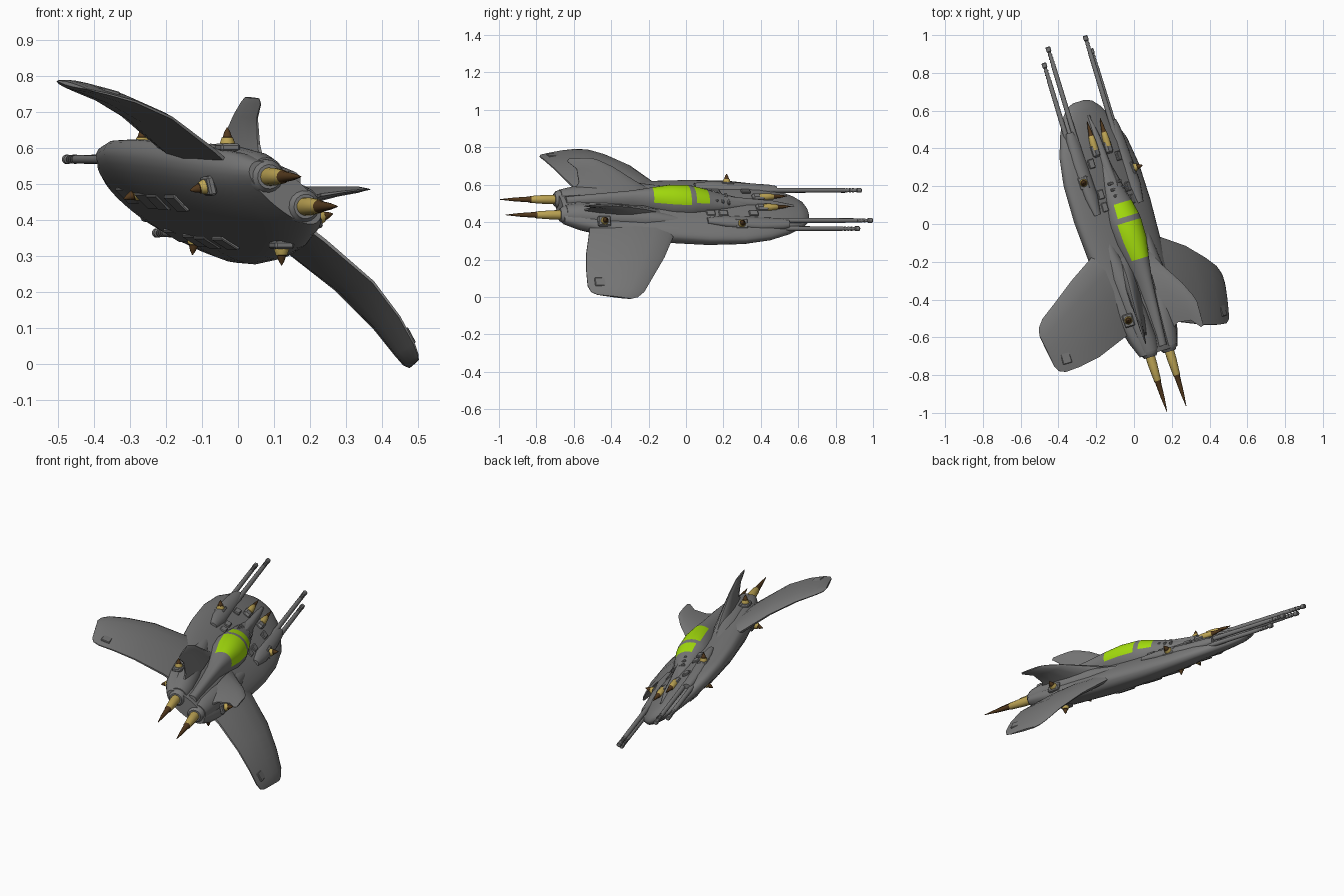
import bpy, bmesh, math
from mathutils import Vector, Matrix

cube = bpy.data.objects.get("Cube")
if cube:
    bpy.data.objects.remove(cube, do_unlink=True)

# Ship frame: X starboard, Y forward, Z up; banked and yawed into place
FRAME = (Matrix.Translation((-0.066, -0.02, 0.48))
         @ Matrix.Rotation(math.radians(16.9), 4, 'Z')
         @ Matrix.Rotation(math.radians(38), 4, 'Y'))


def material(name, colour):
    m = bpy.data.materials.new(name)
    m.use_nodes = True
    m.diffuse_color = (*colour, 1)
    m.node_tree.nodes["Principled BSDF"].inputs["Base Color"].default_value = (*colour, 1)
    return m


GREY = material("hull grey", (0.19, 0.19, 0.19))
GREEN = material("canopy green", (0.38, 0.74, 0.004))
TAN = material("brass tan", (0.52, 0.38, 0.09))
BROWN = material("tip brown", (0.085, 0.04, 0.012))


def finish(name, bm, mats, rule=None, angle=35):
    """Turn a bmesh in the ship frame into a shaded, placed object."""
    bmesh.ops.recalc_face_normals(bm, faces=bm.faces)
    if rule:
        for f in bm.faces:
            f.material_index = rule(f.calc_center_median())
    me = bpy.data.meshes.new(name)
    bm.to_mesh(me)
    bm.free()
    me.transform(FRAME)
    for m in mats:
        me.materials.append(m)
    ob = bpy.data.objects.new(name, me)
    bpy.context.collection.objects.link(ob)
    bpy.ops.object.select_all(action='DESELECT')
    ob.select_set(True)
    bpy.context.view_layer.objects.active = ob
    bpy.ops.object.shade_smooth_by_angle(angle=math.radians(angle))


def loft(name, rings, mats=(GREY,), rule=None, angle=35):
    bm = bmesh.new()
    loops = [[bm.verts.new(p) for p in ring] for ring in rings]
    n = len(loops[0])
    for a, b in zip(loops, loops[1:]):
        for i in range(n):
            j = (i + 1) % n
            bm.faces.new((a[i], a[j], b[j], b[i]))
    bm.faces.new(loops[0])
    bm.faces.new(loops[-1])
    finish(name, bm, mats, rule, angle)


def oval(y, w, top, bot, z=0.0, x=0.0, n=36, flat=1.0):
    """Cross-section with its own height above and below the chine."""
    ring = []
    for i in range(n):
        t = 2 * math.pi * i / n
        s = math.sin(t)
        rise = top * s if s > 0 else -bot * abs(s) ** flat
        ring.append((x + w * math.cos(t), y, z + rise))
    return ring


def tube(name, base, direction, profile, mats=(GREY,), rule=None, n=16):
    """Turned shape; profile holds (distance, radius) pairs."""
    d = Vector(direction).normalized()
    u = d.orthogonal().normalized()
    v = d.cross(u)
    rings = [[Vector(base) + d * h + (u * math.cos(2 * math.pi * i / n)
              + v * math.sin(2 * math.pi * i / n)) * r for i in range(n)]
             for h, r in profile]
    loft(name, rings, mats, rule)


def spike(name, base, direction, length, r):
    d = Vector(direction).normalized()
    prof = [(0, r), (.25 * length, r * .95), (.5 * length, r * .72),
            (.52 * length, r * .6), (.78 * length, r * .38), (length, r * .06)]
    tube(name, base, d, prof, (TAN, BROWN),
         lambda c: int((c - Vector(base)).dot(d) > .505 * length))


def box(name, centre, size, up=(0, 0, 1)):
    bm = bmesh.new()
    z = Vector(up).normalized()
    x = Vector((0, 1, 0)).cross(z).normalized()
    rot = Matrix((x, z.cross(x), z)).transposed().to_4x4()
    bmesh.ops.create_cube(bm, size=1, matrix=Matrix.Translation(centre) @ rot
                          @ Matrix.Diagonal((*size, 1)))
    bmesh.ops.bevel(bm, geom=bm.edges[:], offset=min(size) * .25, segments=1, affect='EDGES')
    finish(name, bm, (GREY,))


def foil(lead, trail, thick, normal):
    """Thin wing section between a leading and a trailing point."""
    a, b, n = Vector(lead), Vector(trail), Vector(normal).normalized() * thick
    shape = [(0, 0), (.06, .5), (.25, .95), (.5, 1), (.8, .6), (1, .15)]
    upper = [a.lerp(b, t) + n * h for t, h in shape]
    return upper + [a.lerp(b, t) - n * h for t, h in reversed(shape[1:])]


# Main body: y, half width, height above, depth below, chine height
BODY = [(-.685, .125, .045, .05, 0), (-.6, .158, .058, .075, -.003), (-.45, .195, .066, .092, -.012),
        (-.2, .235, .068, .095, -.02), (.1, .258, .068, .085, -.028), (.3, .256, .066, .07, -.03),
        (.45, .23, .062, .056, -.03), (.57, .178, .05, .045, -.032), (.65, .126, .04, .034, -.034),
        (.69, .085, .028, .022, -.035), (.705, .04, .014, .01, -.035)]
loft("hull", [oval(*s, flat=.72) for s in BODY])

# Canopy and spine, glazed by face position
SPINE = [(.34, .03, .015), (.24, .055, .035), (.128, .078, .069), (.05, .092, .09), (.02, .095, .095),
         (-.08, .09, .1), (-.185, .066, .09), (-.3, .045, .075), (-.45, .035, .06), (-.66, .03, .035)]


def glazed(c):
    window = .05 < c.y < .128 or -.185 < c.y < .02
    return int(window and c.z > .081)


loft("canopy_and_spine", [oval(y, w, h, .03, .03, n=48) for y, w, h in SPINE], (GREY, GREEN), glazed)

# Nose ridge with cross slats
loft("nose_ridge", [oval(y, w, h, .03, z, n=16) for y, w, h, z in
                    ((.62, .012, .02, -.005), (.5, .025, .04, 0), (.35, .035, .055, 0), (.2, .04, .075, 0))])
for k in range(3):
    box("nose_slat", (0, .17 + .035 * k, .07 - .008 * k), (.09, .016, .022))

for side, s in (("right", 1), ("left", -1)):
    # Drooping wing: leading (x, y), trailing (x, y), height, half thickness
    wing = [((.12, -.02), (.1, -.54), -.015, .038), ((.25, -.11), (.2, -.565), -.015, .032),
            ((.4, -.19), (.37, -.62), -.03, .024), ((.53, -.28), (.485, -.64), -.063, .02),
            ((.612, -.34), (.562, -.645), -.096, .016), ((.64, -.38), (.595, -.63), -.111, .012),
            ((.648, -.42), (.612, -.6), -.116, .005)]
    loft(side + "_wing", [foil((s * a[0], a[1], z), (s * b[0], b[1], z), t, (s * .35, 0, 1))
                          for a, b, z, t in wing])
    box(side + "_wing_flap", (s * .55, -.55, -.078), (.05, .11, .012), (s * .42, 0, 1))

    # Canted tail fin with a thick root
    fin = [((.09, -.12, .025), (.075, -.61, .025), .044), ((.125, -.25, .082), (.115, -.565, .078), .025),
           ((.175, -.37, .137), (.165, -.575, .13), .014), ((.2, -.45, .163), (.193, -.625, .158), .009),
           ((.208, -.49, .171), (.205, -.62, .168), .004)]
    loft(side + "_tail_fin", [foil((s * a[0], a[1], a[2]), (s * b[0], b[1], b[2]), t, (s * -.65, 0, .75))
                              for a, b, t in fin])

    # Engine nacelle, nozzle and exhaust spike
    loft(side + "_nacelle", [oval(y, w, h, h, .003, s * x, 20) for y, w, h, x in
                             ((-.06, .03, .03, .13), (-.25, .06, .06, .115), (-.45, .07, .066, .09),
                              (-.6, .065, .062, .072), (-.67, .052, .05, .067))])
    tube(side + "_nozzle", (s * .067, -.65, 0), (0, -1, 0),
         [(0, .05), (.03, .048), (.04, .04), (.05, .034)])
    spike(side + "_exhaust_spike", (s * .067, -.66, 0), (0, -1, 0), .342, .026)

    # Shoulder fairing that houses the long guns
    loft(side + "_gun_fairing", [oval(y, w, h, h, z, s * x, 16) for y, w, h, x, z in
                                 ((.1, .02, .015, .15, .025), (.2, .04, .026, .15, .02),
                                  (.4, .044, .03, .148, .002), (.52, .036, .027, .146, 0),
                                  (.56, .026, .022, .146, 0))])
    for name, x, z, tip in (("upper", .131, .012, 1.03), ("lower", .166, -.016, .955)):
        reach = tip - .45
        tube(f"{side}_{name}_gun", (s * x, .45, z), (0, 1, 0),
             [(0, .014), (reach - .1, .012), (reach - .09, .01), (reach - .03, .009),
              (reach - .025, .013), (reach - .004, .013), (reach, .01)], n=12)
        for k in range(4):
            tube(f"{side}_{name}_gun_ring", (s * x, tip - .05 - .018 * k, z), (0, 1, 0),
                 [(0, .012), (.008, .012)], n=12)

    # Forward spikes on the nose
    box(side + "_nose_mount", (s * .045, .43, .028), (.045, .07, .04))
    spike(side + "_nose_spike", (s * .045, .435, .033), (0, 1, .05), .155, .02)

    # Short spikes standing on square mounts above and below
    for name, x, y, z, d in (("upper_front", .172, .285, .021, (.62, 0, .78)),
                             ("upper_rear", .16, -.48, .03, (.62, 0, .78)),
                             ("lower_front", .098, .285, -.076, (.5, 0, -.85)),
                             ("lower_rear", .134, -.465, -.084, (.62, 0, -.78))):
        d = Vector((s * d[0], 0, d[2]))
        p = Vector((s * x, y, z))
        box(f"{side}_{name}_mount", p, (.055, .07, .022), d)
        spike(f"{side}_{name}_spike", p, d, .056, .022)

    # Raised panels along the deck and belly
    for y in (.13, .2, .37):
        box(side + "_deck_panel", (s * .095, y, .033), (.035, .05, .016), (s * .3, 0, 1))
    for y, z in ((-.1, -.11), (.08, -.106), (.2, -.1), (.42, -.082)):
        box(side + "_belly_panel", (s * .09, y, z), (.06, .1, .014), (s * .12, 0, -1))

# Tail block between the nozzles
box("tail_block", (0, -.64, 0), (.1, .08, .08))
